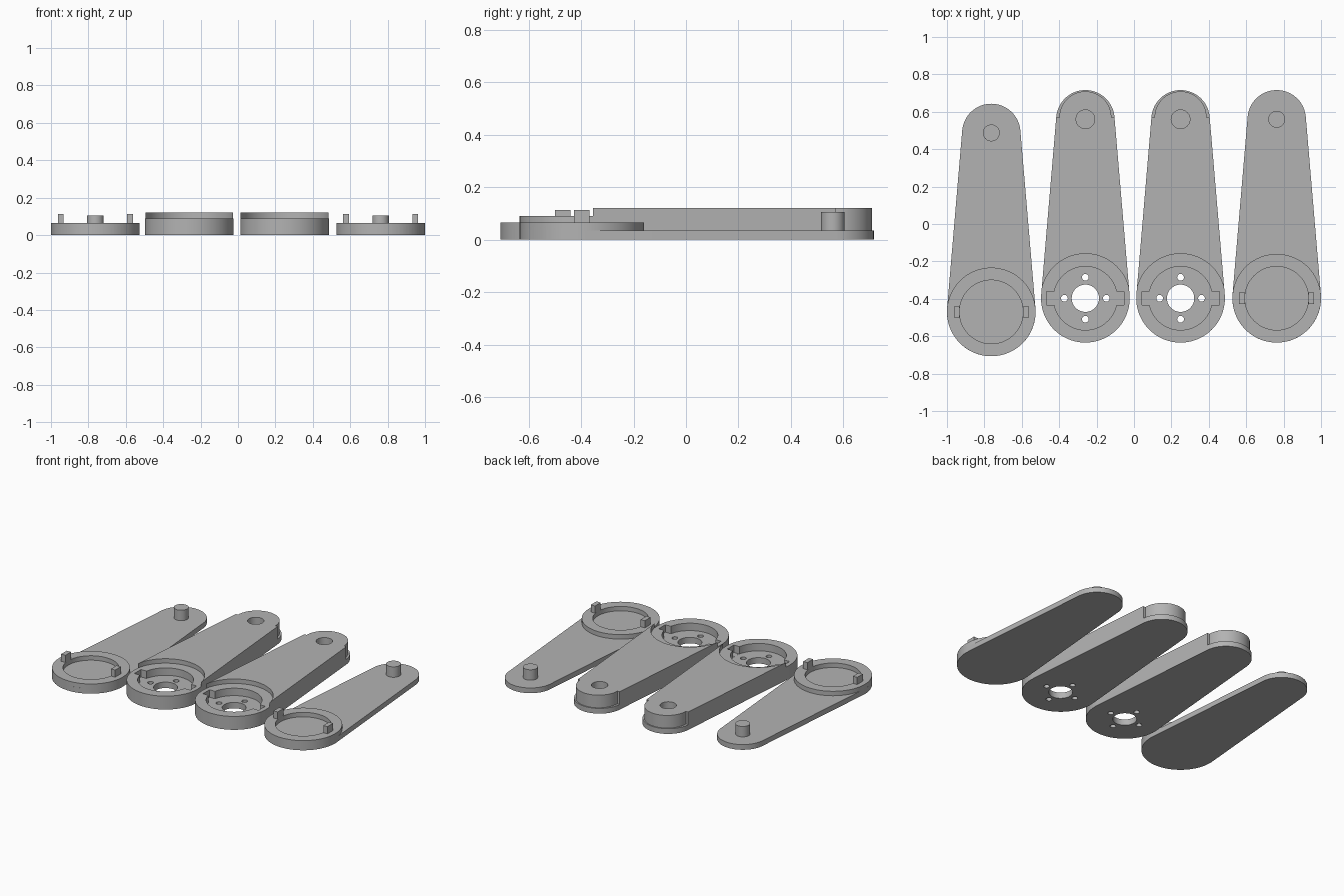
import bpy, bmesh
from math import sin, cos, pi, asin, radians

cube = bpy.data.objects.get("Cube")
if cube:
    bpy.data.objects.remove(cube, do_unlink=True)

grey = bpy.data.materials.new("matte grey")
grey.use_nodes = True
colour = (0.45, 0.45, 0.45, 1)
grey.diffuse_color = colour
grey.node_tree.nodes["Principled BSDF"].inputs["Base Color"].default_value = colour

BIG, SMALL, LENGTH = 0.237, 0.156, 0.957   # end radii and distance between centres
WELL = 0.17                                # radius of the round recess


def arc(r, a0, a1, n, cx=0, cy=0):
    return [(cx + r * cos(a0 + (a1 - a0) * i / n), cy + r * sin(a0 + (a1 - a0) * i / n))
            for i in range(n + 1)]


def circle(r, cx=0, cy=0, n=72):
    return arc(r, 0, 2 * pi, n, cx, cy)[:-1]


def rect(cx, cy, w, d):
    return [(cx - w / 2, cy - d / 2), (cx + w / 2, cy - d / 2),
            (cx + w / 2, cy + d / 2), (cx - w / 2, cy + d / 2)]


def arm_outline():
    # two circles joined by their shared tangents
    t = asin((BIG - SMALL) / LENGTH)
    return arc(BIG, pi - t, 2 * pi + t, 60) + arc(SMALL, t, pi - t, 40, 0, LENGTH)


def prism(name, pts, z0, z1, at):
    bm = bmesh.new()
    face = bm.faces.new([bm.verts.new((x + at[0], y + at[1], z0)) for x, y in pts])
    top = bmesh.ops.extrude_face_region(bm, geom=[face])["geom"]
    bmesh.ops.translate(bm, vec=(0, 0, z1 - z0),
                        verts=[v for v in top if isinstance(v, bmesh.types.BMVert)])
    bmesh.ops.recalc_face_normals(bm, faces=bm.faces)
    mesh = bpy.data.meshes.new(name)
    bm.to_mesh(mesh)
    bm.free()
    mesh.materials.append(grey)
    ob = bpy.data.objects.new(name, mesh)
    bpy.context.collection.objects.link(ob)
    return ob


def combine(ob, other, operation):
    mod = ob.modifiers.new("cut", "BOOLEAN")
    mod.operation, mod.object, mod.solver = operation, other, "EXACT"
    bpy.context.view_layer.objects.active = ob
    bpy.ops.object.modifier_apply(modifier=mod.name)
    bpy.data.objects.remove(other, do_unlink=True)


def smooth(ob):
    bpy.ops.object.select_all(action="DESELECT")
    ob.select_set(True)
    bpy.context.view_layer.objects.active = ob
    bpy.ops.object.shade_smooth_by_angle(angle=radians(30))


def make_cover(side, at):
    # thin arm plate with a raised ring, two locking tabs and a pivot peg
    plate = prism(side + "_cover_plate", arm_outline(), 0, 0.035, at)
    combine(plate, prism("disc", circle(BIG), 0, 0.065, at), "UNION")
    combine(plate, prism("well", circle(WELL), 0.035, 0.2, at), "DIFFERENCE")
    smooth(plate)
    smooth(prism(side + "_cover_peg", circle(0.045, 0, LENGTH, 48), 0.03, 0.105, at))
    for s, label in ((-1, "right"), (1, "left")):
        tab = prism(f"{side}_cover_{label}_tab", rect(s * 0.185, 0, 0.031, 0.06),
                    0.06, 0.113, at)
        smooth(tab)


def make_body(side, at):
    # thick arm, stepped down around the big end and around the tip
    body = prism(side + "_arm_body", arm_outline(), 0, 0.12, at)
    lip = [(0.3, 0.01), (0.3, 0.3), (-0.3, 0.3), (-0.3, 0.01)] + arc(0.139, pi, 0, 40, 0, 0.01)
    cutters = [
        ("ring_step", circle(BIG + 0.001), 0.09),
        ("tip_lip", [(x, y + LENGTH) for x, y in lip], 0.035),
        ("pivot_socket", circle(0.05, 0, LENGTH, 48), 0.045),
        ("well", circle(WELL), 0.04),
        ("tab_slot", rect(0, 0, 0.414, 0.07), 0.0401),
        ("centre_hole", circle(0.073, n=48), -0.1),
    ]
    for k in range(4):
        a = k * pi / 2
        cutters.append(("screw_hole", circle(0.018, 0.112 * cos(a), 0.112 * sin(a), 24), -0.1))
    for name, pts, z0 in cutters:
        combine(body, prism(name, pts, z0, 0.3, at), "DIFFERENCE")
    smooth(body)


make_cover("right", (-0.763, -0.47))
make_cover("left", (0.763, -0.397))
make_body("right", (-0.26, -0.397))
make_body("left", (0.249, -0.397))
